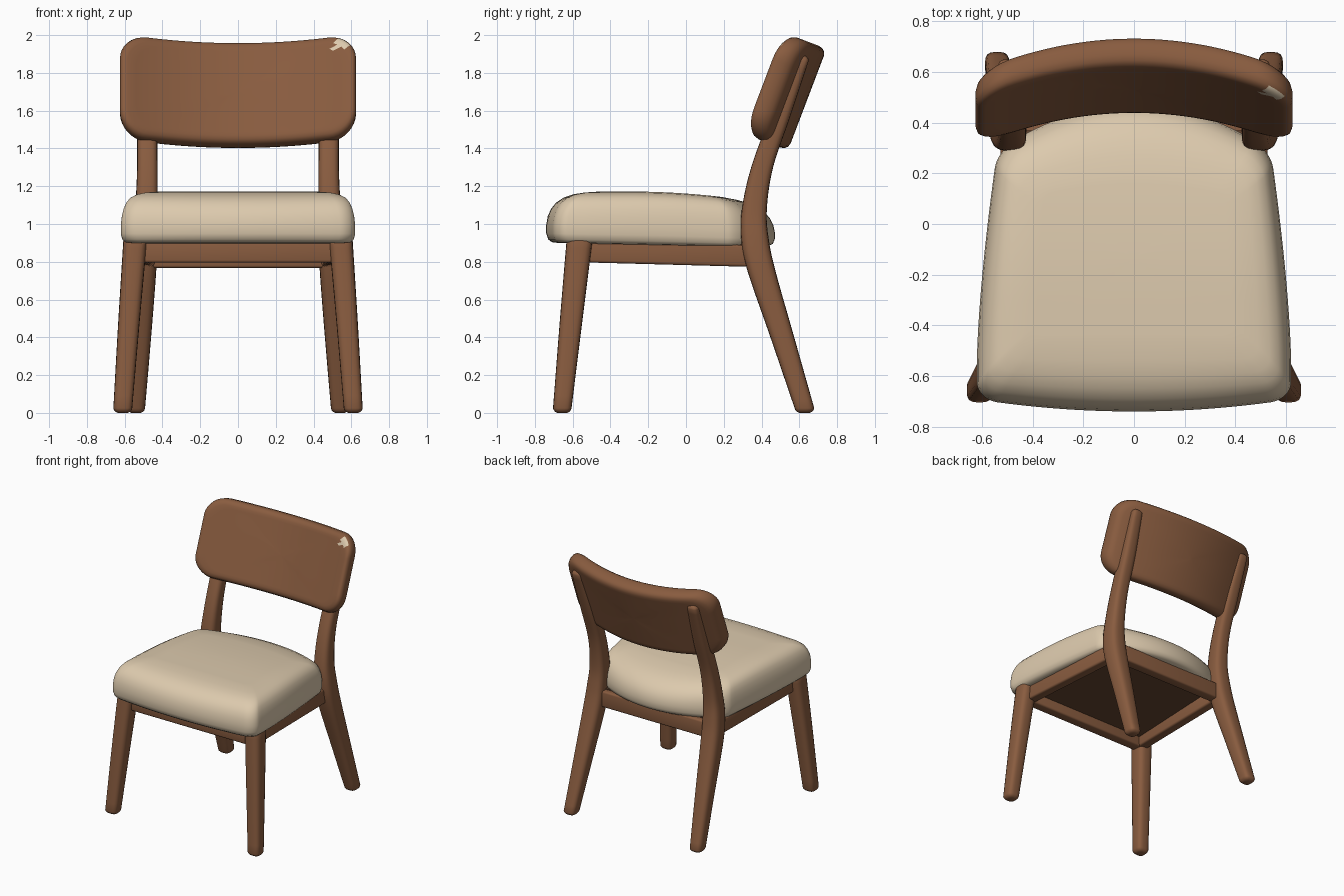
import bpy, bmesh
from math import cos, sin, pi, radians
from mathutils import Vector, Matrix

if "Cube" in bpy.data.objects:
    bpy.data.objects.remove(bpy.data.objects["Cube"], do_unlink=True)


def material(name, rgb):
    m = bpy.data.materials.new(name)
    m.use_nodes = True
    m.diffuse_color = (*rgb, 1)
    bsdf = m.node_tree.nodes["Principled BSDF"]
    bsdf.inputs["Base Color"].default_value = (*rgb, 1)
    bsdf.inputs["Roughness"].default_value = 0.6
    return m


WOOD = material("warm brown wood", (0.25, 0.107, 0.05))
DARK = material("dark brown underside", (0.13, 0.06, 0.03))
CREAM = material("cream fabric", (0.72, 0.59, 0.42))


def finish(name, bm, *mats, angle=50):
    bmesh.ops.recalc_face_normals(bm, faces=bm.faces)
    mesh = bpy.data.meshes.new(name)
    bm.to_mesh(mesh)
    bm.free()
    ob = bpy.data.objects.new(name, mesh)
    bpy.context.scene.collection.objects.link(ob)
    for m in mats:
        mesh.materials.append(m)
    bpy.ops.object.select_all(action="DESELECT")
    ob.select_set(True)
    bpy.context.view_layer.objects.active = ob
    bpy.ops.object.shade_smooth_by_angle(angle=radians(angle))
    return ob


def skin(rings):
    """Join closed rings of points into a capped surface."""
    bm = bmesh.new()
    loops = [[bm.verts.new(p) for p in ring] for ring in rings]
    n = len(loops[0])
    for a, b in zip(loops, loops[1:]):
        for i in range(n):
            j = (i + 1) % n
            bm.faces.new((a[i], a[j], b[j], b[i]))
    bm.faces.new(loops[0])
    bm.faces.new(loops[-1])
    return bm


def rounded_rect(hw, hh, r, along=24, corner=8):
    """Rounded rectangle with evenly split straight sides."""
    pts = []
    for k, (sx, sy) in enumerate(((1, 1), (-1, 1), (-1, -1), (1, -1))):
        c = Vector((sx * (hw - r), sy * (hh - r)))
        for i in range(corner + 1):
            a = (k + i / corner) * pi / 2
            pts.append(c + r * Vector((cos(a), sin(a))))
    out = []
    for i, p in enumerate(pts):
        out.append(p)
        if i % (corner + 1) == corner:
            q = pts[(i + 1) % len(pts)]
            out += [p.lerp(q, s / along) for s in range(1, along)]
    return out


FILL = (0.02, 0.2, 0.4, 0.6, 0.8, 0.92)


def pillow(outline, hw, hh, levels, place):
    """Rounded slab: levels are (inset x, inset y, height), place maps to space."""
    def ring(ix, iy, t, k=1):
        return [place(p.x * (1 - ix / hw) * k, p.y * (1 - iy / hh) * k, t) for p in outline]
    rings = [ring(*levels[0], k) for k in FILL]
    rings += [ring(*lv) for lv in levels]
    rings += [ring(*levels[-1], k) for k in reversed(FILL)]
    return skin(rings)


def leg(name, keys, side, steps=5, n=24):
    """Smooth rounded-square post through keys (x, y, z, rx, ry)."""
    keys = [Vector(k) for k in keys]
    ext = [keys[0]] + keys + [keys[-1]]
    path = []
    for a, b, c, d in zip(ext, ext[1:], ext[2:], ext[3:]):
        for s in range(steps):
            t = s / steps
            path.append(0.5 * (2 * b + (c - a) * t + (2 * a - 5 * b + 4 * c - d) * t**2
                               + (3 * b - a - 3 * c + d) * t**3))
    path.append(keys[-1])
    # rounded tips at both ends
    tip = 0.025

    def eased(q, off, k):
        return Vector((q[0], q[1], q[2] + off, q[3] * k, q[4] * k))
    curve = ((0, 0.55), (0.25, 0.78), (0.6, 0.93))
    path = ([eased(path[0], tip * (h - 1), k) for h, k in curve] + path
            + [eased(path[-1], tip * (1 - h), k) for h, k in reversed(curve)])
    rings = []
    for x, y, z, rx, ry in path:
        ring = []
        for i in range(n):
            c, s = cos(2 * pi * i / n), sin(2 * pi * i / n)
            f = (c**4 + s**4) ** -0.2
            ring.append((side * (x + rx * c * f), y + ry * s * f, z))
        rings.append(ring)
    finish(name, skin(rings), WOOD)


def beam(name, a, b, width, height):
    """Straight rail with softened edges."""
    a, b = Vector(a), Vector(b)
    d = (b - a).normalized()
    w = d.cross(Vector((0, 0, 1))).normalized()
    rot = Matrix((d, w, d.cross(w))).transposed().to_4x4()
    bm = bmesh.new()
    size = Matrix.Diagonal(((b - a).length, width, height, 1))
    bmesh.ops.create_cube(bm, size=1, matrix=Matrix.Translation((a + b) / 2) @ rot @ size)
    bmesh.ops.bevel(bm, geom=bm.edges[:], offset=0.014, segments=3, profile=0.5, affect="EDGES")
    finish(name, bm, WOOD)


# Legs and side rails, mirrored
FRONT = [(0.61, -0.655, 0.025, 0.05, 0.049), (0.576, -0.607, 0.5, 0.057, 0.06),
         (0.543, -0.562, 0.93, 0.063, 0.069)]
BACK = [(0.54, 0.627, 0.025, 0.048, 0.052), (0.52, 0.51, 0.4, 0.06, 0.063),
        (0.503, 0.4, 0.75, 0.07, 0.074), (0.495, 0.365, 0.92, 0.068, 0.073),
        (0.485, 0.362, 1.08, 0.06, 0.066), (0.48, 0.403, 1.3, 0.054, 0.058),
        (0.483, 0.495, 1.56, 0.052, 0.054), (0.495, 0.61, 1.865, 0.042, 0.04)]
for side, word in ((1, "left"), (-1, "right")):
    leg("front_leg_" + word, FRONT, side)
    leg("back_leg_" + word, BACK, side)
    beam("side_rail_" + word, (side * 0.525, -0.56, 0.855), (side * 0.485, 0.37, 0.83), 0.075, 0.115)
beam("front_rail", (-0.53, -0.56, 0.85), (0.53, -0.56, 0.85), 0.08, 0.11)
beam("back_rail", (-0.49, 0.37, 0.83), (0.49, 0.37, 0.83), 0.08, 0.125)

# Panel under the seat
bm = bmesh.new()
bmesh.ops.create_cube(bm, size=1, matrix=Matrix.Translation((0, -0.09, 0.885))
                      @ Matrix.Diagonal((1.0, 0.92, 0.03, 1)))
finish("seat_panel", bm, DARK)

# Seat cushion: tapered to the back, bowed front and rear
SW, SH = 0.62, 0.6


def seat_place(u, v, t):
    s = (v + SH) / (2 * SH)
    front = -0.74 + 0.045 * (u / 0.6) ** 2
    back = 0.47 - 0.17 * (u / 0.6) ** 2
    y = front + s * (back - front)
    x = u * (1 - 0.165 * max(0, s - 0.15) ** 1.5)
    top = 1.172 - 0.12 * max(0, y + 0.3) ** 2
    low = 0.9 - 0.02 * s
    return x, y, low + t * (top - low)


seat_levels = [(0.05, 0.07, 0), (0.025, 0.03, 0.015), (0.008, 0.01, 0.07), (0, 0, 0.18),
               (0, 0, 0.35), (0.005, 0.008, 0.52), (0.014, 0.025, 0.66), (0.028, 0.05, 0.78),
               (0.05, 0.09, 0.88), (0.085, 0.14, 0.945), (0.13, 0.2, 0.98), (0.2, 0.28, 1)]
finish("seat_cushion", pillow(rounded_rect(SW, SH, 0.08), SW, SH, seat_levels, seat_place), CREAM)

# Backrest: leaning slab, ends bent forward
BW, BH, DEPTH = 0.625, 0.288, 0.122
LEAN = radians(20.8)
UP = Vector((0, sin(LEAN), cos(LEAN)))
OUT = Vector((0, cos(LEAN), -sin(LEAN)))


def back_place(u, v, t):
    depth = (t - 0.5) * DEPTH - 0.13 * (u / 0.6) ** 2
    return Vector((u, 0.585, 1.68)) + UP * v + OUT * depth


edge = [(0.04, 0), (0.02, 0.05), (0.007, 0.16), (0, 0.35)]
back_levels = [(i, i, t) for i, t in edge] + [(i, i, 1 - t) for i, t in reversed(edge)]
bm = pillow(rounded_rect(BW, BH, 0.14), BW, BH, back_levels, back_place)

# Small pale patch at the upper left corner of the backrest
for f in bm.faces:
    c = f.calc_center_median()
    if 0.515 < c.x < 0.58 and c.z > 1.93 and c.y < 0.535:
        f.material_index = 1
finish("backrest", bm, WOOD, CREAM)
